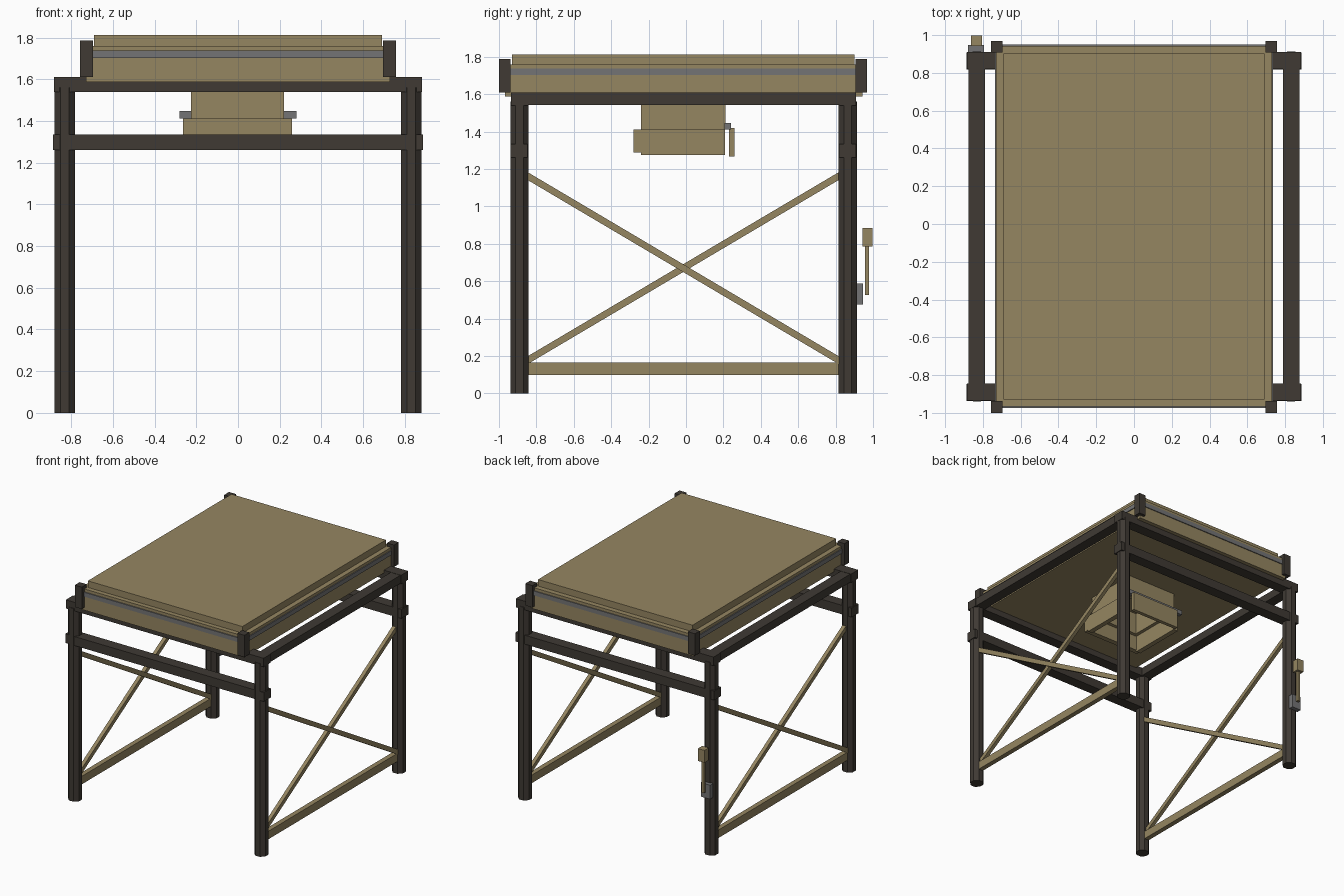
import bpy, math
from mathutils import Vector

if "Cube" in bpy.data.objects:
    bpy.data.objects.remove(bpy.data.objects["Cube"])


def material(name, rgb):
    m = bpy.data.materials.new(name)
    m.diffuse_color = (*rgb, 1)
    m.use_nodes = True
    m.node_tree.nodes["Principled BSDF"].inputs["Base Color"].default_value = m.diffuse_color
    return m


DARK = material("dark_timber", (0.050, 0.042, 0.034))
TAN = material("tan_wood", (0.300, 0.237, 0.120))
GREY = material("grey_metal", (0.175, 0.175, 0.178))


def box(name, x, y, z, mat):
    """Axis-aligned box from (min, max) pairs."""
    bpy.ops.mesh.primitive_cube_add(size=1)
    ob = bpy.context.object
    ob.name = name
    for v in ob.data.vertices:
        v.co = [r[0] if c < 0 else r[1] for c, r in zip(v.co, (x, y, z))]
    ob.data.materials.append(mat)
    return ob


def strut(name, a, b, width, thick, mat):
    """Rectangular bar between two points lying in a plane of constant x."""
    a, b = Vector(a), Vector(b)
    d = b - a
    bpy.ops.mesh.primitive_cube_add(size=1, location=(a + b) / 2)
    ob = bpy.context.object
    ob.name = name
    ob.scale = (thick, d.length, width)
    ob.rotation_euler = (math.atan2(d.z, d.y), 0, 0)
    ob.data.materials.append(mat)


FRONT, BACK = -0.89, 0.865

# Eight-sided legs
for sx, side in ((-1, "left"), (1, "right")):
    for y, end in ((FRONT, "front"), (BACK, "back")):
        bpy.ops.mesh.primitive_cylinder_add(
            vertices=8, radius=0.049 / math.cos(math.pi / 8), depth=1.56,
            location=(sx * 0.832, y, 0.78), rotation=(0, 0, math.pi / 8))
        leg = bpy.context.object
        leg.name = f"{end}_{side}_leg"
        leg.data.materials.append(DARK)

# Top frame and lower cross rails
for y, end in ((FRONT, "front"), (BACK, "back")):
    box(f"{end}_top_beam", (-0.883, 0.883), (y - 0.045, y + 0.045), (1.54, 1.61), DARK)
    box(f"{end}_cross_rail", (-0.887, 0.887), (y - 0.047, y + 0.043), (1.262, 1.335), DARK)

for sx, side in ((-1, "left"), (1, "right")):
    xs = sorted((sx * 0.79, sx * 0.876))
    box(f"{side}_top_beam", xs, (-0.935, 0.91), (1.542, 1.608), DARK)
    # Bottom stretcher and crossed braces
    x = sx * 0.832
    box(f"{side}_stretcher", (x - 0.02, x + 0.02), (-0.85, 0.825), (0.10, 0.165), TAN)
    strut(f"{side}_brace_rising", (x - 0.008, -0.86, 0.17), (x - 0.008, 0.83, 1.17), 0.036, 0.03, TAN)
    strut(f"{side}_brace_falling", (x + 0.008, -0.86, 1.17), (x + 0.008, 0.83, 0.17), 0.036, 0.03, TAN)
    # Corner posts of the table box
    xs = sorted((sx * 0.695, sx * 0.758))
    for y, end in (((-1.0, -0.938), "front"), ((0.907, 0.968), "back")):
        box(f"{end}_{side}_corner_post", xs, y, (1.61, 1.787), DARK)

# Table box with metal band and raised lid
box("table_box", (-0.73, 0.73), (-0.967, 0.943), (1.588, 1.76), TAN)
box("table_lid", (-0.69, 0.69), (-0.93, 0.902), (1.76, 1.813), TAN)
box("metal_band", (-0.737, 0.737), (-0.975, 0.95), (1.702, 1.737), GREY)

# Hollow chute under the table
box("chute_front_wall", (-0.225, 0.22), (-0.24, -0.21), (1.41, 1.59), TAN)
box("chute_back_wall", (-0.225, 0.22), (0.18, 0.21), (1.41, 1.59), TAN)
box("chute_left_wall", (-0.225, -0.195), (-0.21, 0.18), (1.41, 1.59), TAN)
box("chute_right_wall", (0.19, 0.22), (-0.21, 0.18), (1.41, 1.59), TAN)

# Skirt boards and hinged door around the chute mouth
box("skirt_left", (-0.263, -0.223), (-0.24, 0.208), (1.275, 1.412), TAN)
box("skirt_right", (0.22, 0.26), (-0.24, 0.208), (1.275, 1.412), TAN)
box("skirt_front", (-0.263, 0.26), (-0.28, -0.238), (1.288, 1.412), TAN)
box("chute_door", (-0.22, 0.22), (0.23, 0.26), (1.267, 1.42), TAN)
box("door_hinge_bar", (-0.28, 0.28), (0.205, 0.24), (1.412, 1.447), GREY)

# Mallet hung in a holder on the back left leg
box("mallet_holder", (-0.878, -0.795), (0.908, 0.947), (0.475, 0.588), GREY)
box("mallet_handle", (-0.845, -0.823), (0.957, 0.979), (0.527, 0.79), TAN)
box("mallet_head", (-0.863, -0.805), (0.943, 0.998), (0.785, 0.885), TAN)
